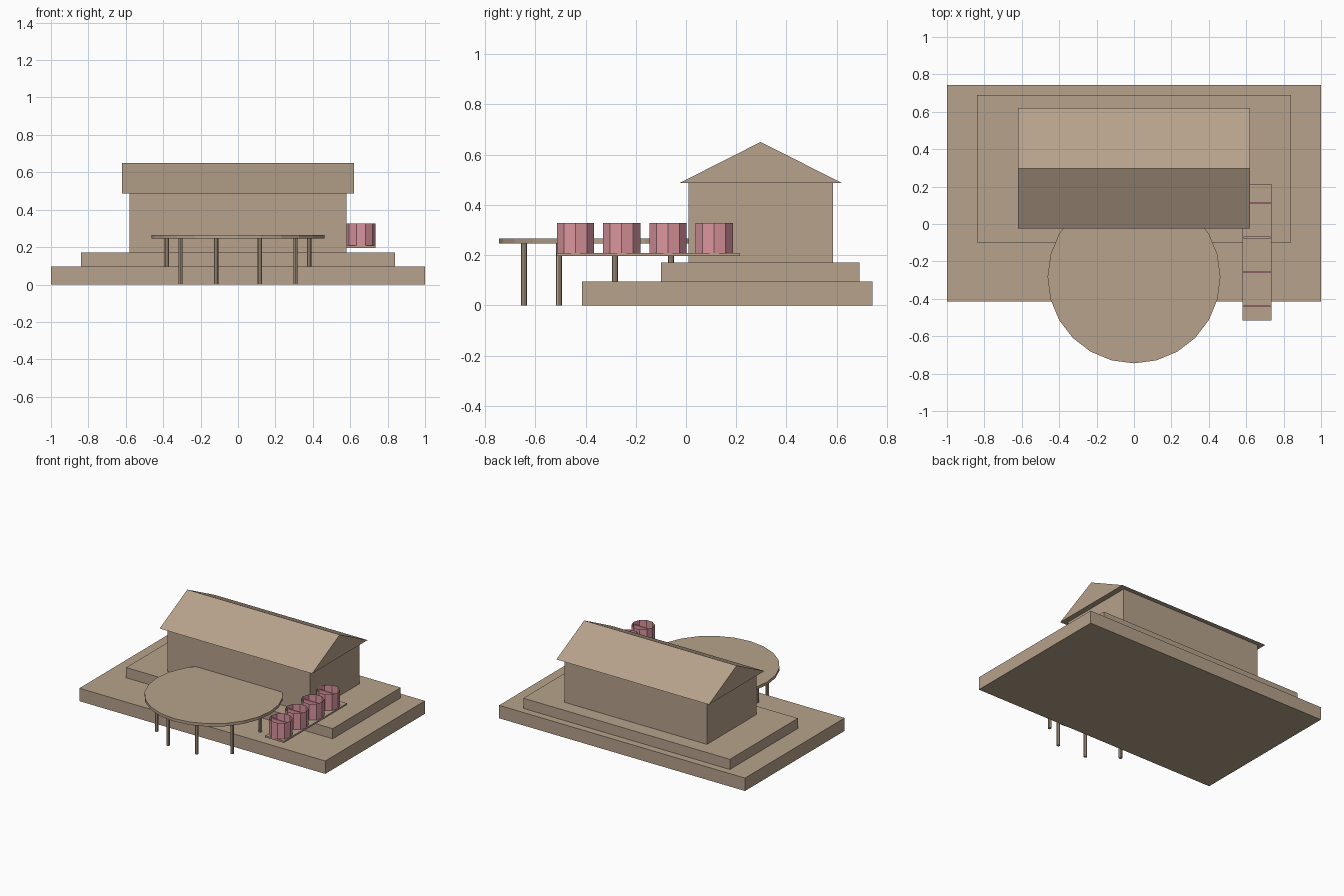
import bpy, bmesh
from math import radians, sin, cos

cube = bpy.data.objects.get("Cube")
if cube:
    bpy.data.objects.remove(cube, do_unlink=True)


def material(name, rgb):
    mat = bpy.data.materials.new(name)
    mat.use_nodes = True
    mat.diffuse_color = (*rgb, 1)
    mat.node_tree.nodes["Principled BSDF"].inputs["Base Color"].default_value = (*rgb, 1)
    return mat


TAN = material("tan", (0.47, 0.36, 0.26))
PINK = material("dusty pink", (0.70, 0.30, 0.34))


def add_object(name, bm, mat):
    bmesh.ops.recalc_face_normals(bm, faces=bm.faces)
    mesh = bpy.data.meshes.new(name)
    bm.to_mesh(mesh)
    bm.free()
    mesh.materials.append(mat)
    obj = bpy.data.objects.new(name, mesh)
    bpy.context.collection.objects.link(obj)
    return obj


def box(name, xs, ys, zs, mat=TAN):
    bm = bmesh.new()
    bmesh.ops.create_cube(bm, size=1)
    for v in bm.verts:
        v.co = [(lo + hi) / 2 + c * (hi - lo) for c, (lo, hi) in zip(v.co, (xs, ys, zs))]
    return add_object(name, bm, mat)


def prism(name, x, y, z0, z1, radius, sides, mat=TAN, capped=True):
    """Upright regular prism with a corner pointing to +x."""
    bm = bmesh.new()
    rings = []
    for z in (z0, z1):
        rings.append([bm.verts.new((x + radius * cos(radians(360 * i / sides)),
                                    y + radius * sin(radians(360 * i / sides)), z))
                      for i in range(sides)])
    low, high = rings
    for i in range(sides):
        j = (i + 1) % sides
        bm.faces.new((low[i], low[j], high[j], high[i]))
    if capped:
        bm.faces.new(low)
        bm.faces.new(high)
    return add_object(name, bm, mat)


# Stepped platform and house walls
box("lower_step", (-1, 1), (-0.414, 0.743), (0, 0.095))
box("upper_step", (-0.84, 0.84), (-0.1, 0.69), (0.095, 0.17))
box("house_walls", (-0.58, 0.58), (0.01, 0.585), (0.17, 0.49))

# Gabled roof: triangle extruded along x
bm = bmesh.new()
gable = [bm.verts.new((-0.62, y, z)) for y, z in ((-0.025, 0.487), (0.62, 0.487), (0.297, 0.65))]
face = bm.faces.new(gable)
side = bmesh.ops.extrude_face_region(bm, geom=[face])["geom"]
bmesh.ops.translate(bm, vec=(1.24, 0, 0),
                    verts=[g for g in side if isinstance(g, bmesh.types.BMVert)])
# The extrusion keeps the first gable, so the prism stays closed
if face not in bm.faces:
    bm.faces.new(gable)
add_object("roof", bm, TAN)

# Round terrace and its ring of posts
TERRACE_Y = -0.283
prism("round_terrace", 0, TERRACE_Y, 0.245, 0.266, 0.462, 24)
for i in range(10):
    a = radians(36 * i)
    x, y = 0.38 * cos(a), TERRACE_Y + 0.38 * sin(a)
    if y < 0:
        prism(f"terrace_post_{i}", x, y, 0, 0.245, 0.012, 8)

# Side deck with a row of open tubs, each split by a thin divider
DECK_X = 0.657
box("side_deck", (0.58, 0.735), (-0.515, 0.215), (0.196, 0.208))
for i in range(4):
    y = -0.44 + 0.184 * i
    prism(f"tub_{i}", DECK_X, y, 0.208, 0.327, 0.078, 10, PINK, capped=False)
    box(f"tub_divider_{i}", (DECK_X - 0.072, DECK_X + 0.072),
        (y - 0.005, y + 0.005), (0.208, 0.31), PINK)
